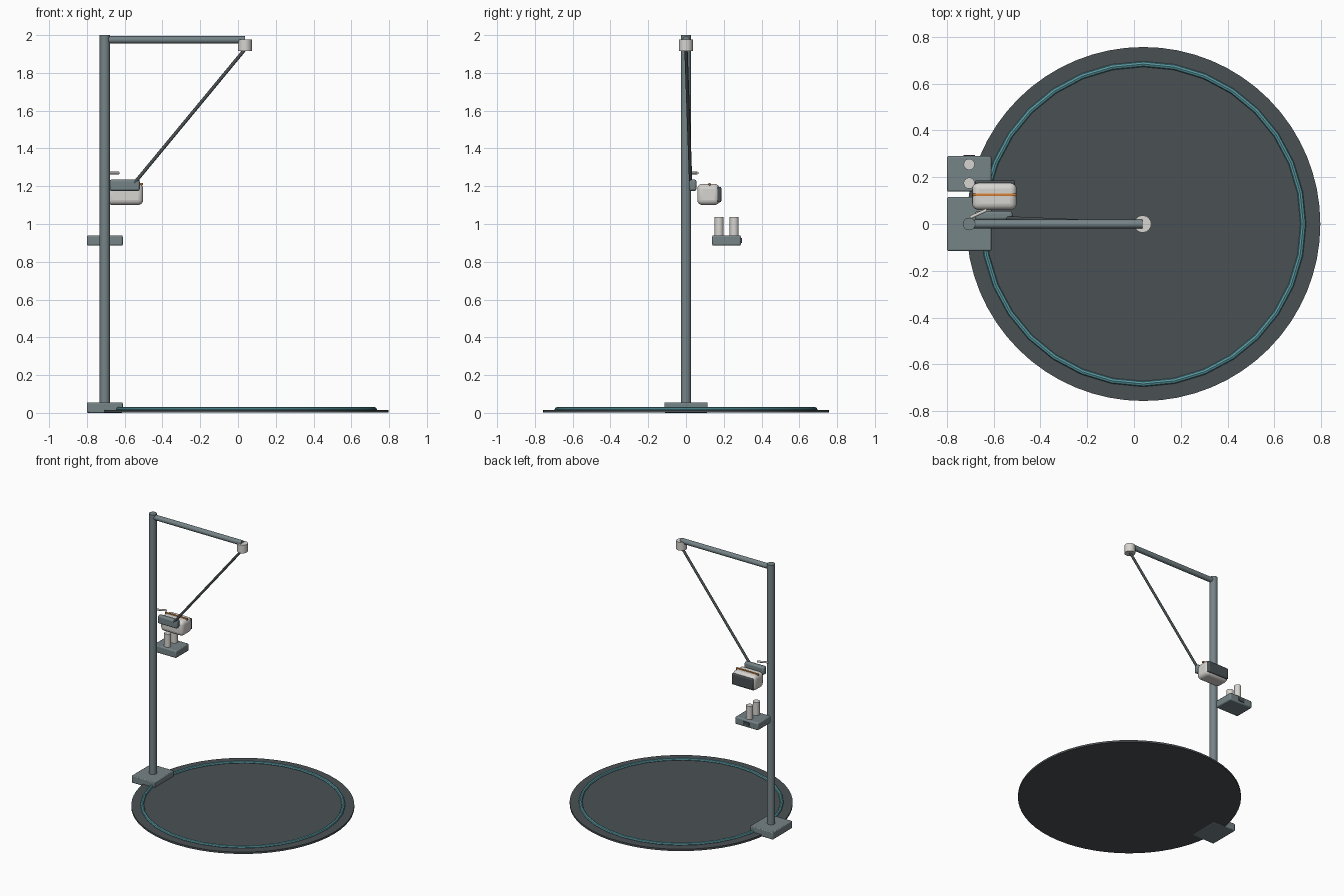
import bpy
import math
from mathutils import Vector

cube = bpy.data.objects.get("Cube")
if cube:
    bpy.data.objects.remove(cube, do_unlink=True)


def material(name, *rgb):
    m = bpy.data.materials.new(name)
    m.use_nodes = True
    m.diffuse_color = (*rgb, 1)
    m.node_tree.nodes["Principled BSDF"].inputs["Base Color"].default_value = (*rgb, 1)
    return m


SLATE = material("slate grey", 0.18, 0.23, 0.245)
DARK = material("charcoal", 0.068, 0.082, 0.088)
LIGHT = material("off white", 0.68, 0.66, 0.63)
TEAL = material("teal", 0.1, 0.32, 0.36)
ORANGE = material("orange", 0.68, 0.23, 0.04)


def finish(name, mat, smooth=True):
    o = bpy.context.object
    o.name = name
    o.data.materials.append(mat)
    if smooth:
        bpy.ops.object.shade_smooth_by_angle(angle=math.radians(40))
    return o


def box(name, mat, x, y, z, bevel=0.0, segments=2):
    """Box from (min, max) pairs on each axis, with rounded edges."""
    bpy.ops.mesh.primitive_cube_add(size=1, location=[sum(p) / 2 for p in (x, y, z)])
    bpy.context.object.scale = [p[1] - p[0] for p in (x, y, z)]
    bpy.ops.object.transform_apply(location=False, rotation=False)
    o = finish(name, mat)
    if bevel:
        b = o.modifiers.new("rounded edges", "BEVEL")
        b.width, b.segments = bevel, segments
    return o


def rod(name, mat, start, end, radius, sides=16):
    """Cylinder between two points."""
    a, b = Vector(start), Vector(end)
    d = b - a
    bpy.ops.mesh.primitive_cylinder_add(vertices=sides, radius=radius,
                                        depth=d.length, location=(a + b) / 2)
    bpy.context.object.rotation_euler = d.to_track_quat("Z", "Y").to_euler()
    return finish(name, mat)


# Floor mat and its marking ring
CX, POLE = 0.04, -0.705
rod("floor_disc", DARK, (CX, 0, 0.001), (CX, 0, 0.015), 0.757, 64)
bpy.ops.mesh.primitive_torus_add(major_radius=0.684, minor_radius=0.012, major_segments=32,
                                 minor_segments=8, location=(CX, 0, 0.018))
finish("floor_ring", TEAL)

# Post, foot and overhead boom
box("post_foot", SLATE, (-0.8, -0.61), (-0.115, 0.115), (0, 0.056), 0.006)
rod("post", SLATE, (POLE, 0, 0.03), (POLE, 0, 2), 0.027, 20)
rod("boom", SLATE, (POLE, 0, 1.975), (0.036, 0, 1.975), 0.019)
rod("boom_hub", LIGHT, (0.037, 0, 1.915), (0.037, 0, 1.976), 0.037)
rod("tether", DARK, (0.037, 0, 1.925), (-0.55, 0.025, 1.215), 0.009, 10)

# Clamp and lever beside the post
box("clamp", SLATE, (-0.68, -0.52), (0.017, 0.055), (1.175, 1.235), 0.01)
rod("lever", LIGHT, (-0.7, 0.028, 1.27), (-0.63, 0.06, 1.27), 0.007, 10)

# Rounded pack with back panel and top stripe
box("pack_body", LIGHT, (-0.692, -0.502), (0.06, 0.178), (1.1, 1.213), 0.028, 4)
box("pack_panel", DARK, (-0.68, -0.508), (0.16, 0.187), (1.115, 1.197), 0.007)
box("pack_stripe", ORANGE, (-0.69, -0.503), (0.119, 0.131), (1.205, 1.218), 0.002)

# Tray with two canisters and a latch
box("tray", SLATE, (-0.8, -0.61), (0.138, 0.291), (0.885, 0.94), 0.008)
box("tray_latch", DARK, (-0.73, -0.68), (0.288, 0.296), (0.9, 0.925))
for i, y in enumerate((0.175, 0.255)):
    rod(f"canister_{i + 1}", LIGHT, (POLE, y, 0.935), (POLE, y, 1.038), 0.024)
